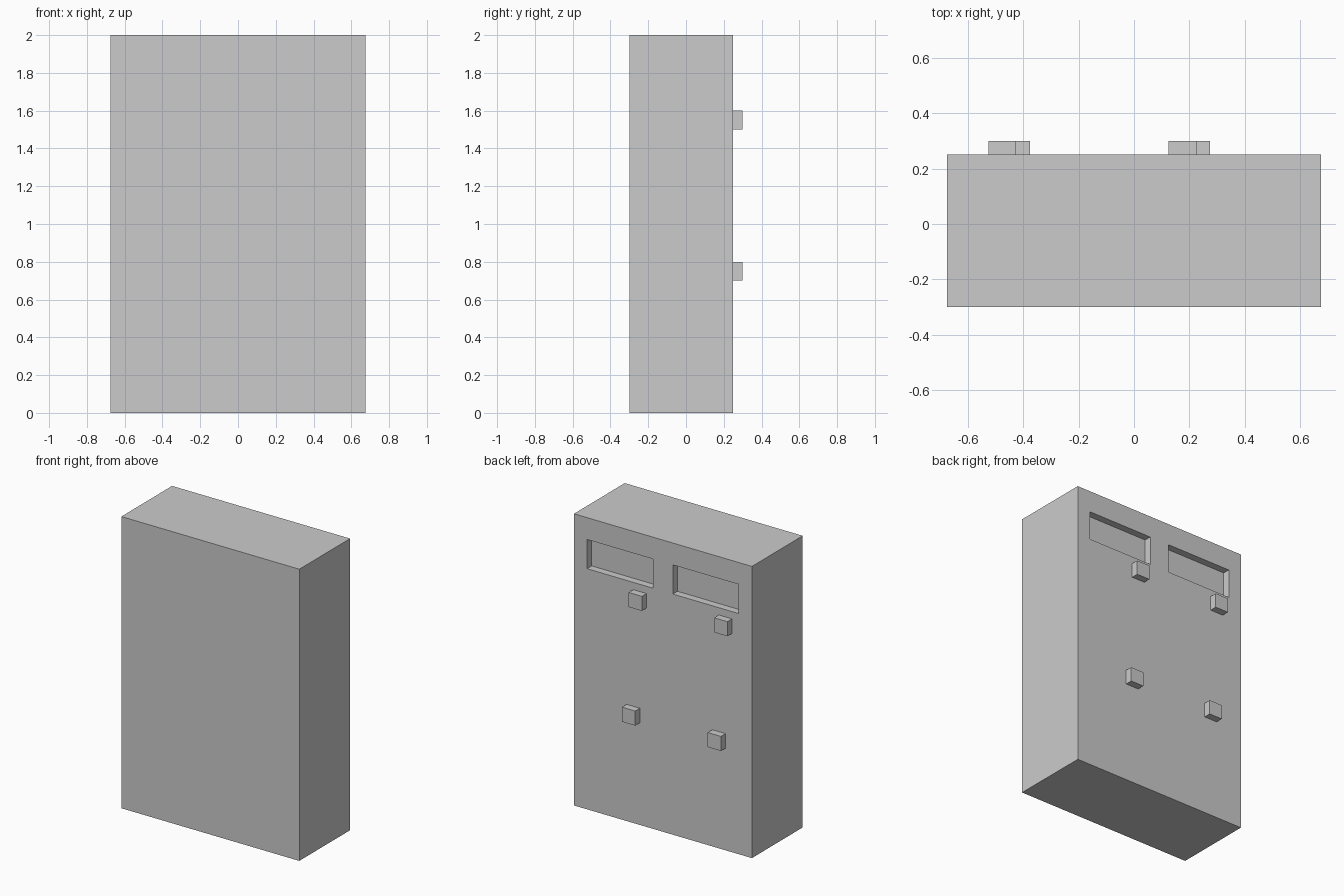
import bpy

if "Cube" in bpy.data.objects:
    bpy.data.objects.remove(bpy.data.objects["Cube"])


def box(name, x, y, z):
    """Axis-aligned box from (min, max) ranges."""
    bpy.ops.mesh.primitive_cube_add(size=1)
    ob = bpy.context.object
    ob.name = name
    for v in ob.data.vertices:
        v.co = [lo + (hi - lo) * (c + 0.5) for c, (lo, hi) in zip(v.co, (x, y, z))]
    return ob


# Cabinet body
cabinet = box("cabinet_body", (-0.675, 0.675), (-0.30, 0.25), (0, 2))

# Two shallow window recesses near the top of the back face
for side, x0 in (("left", -0.575), ("right", 0.075)):
    cutter = box("recess_cutter_" + side, (x0, x0 + 0.5), (0.20, 0.35), (1.65, 1.85))
    cutter.hide_render = True
    mod = cabinet.modifiers.new("recess_" + side, 'BOOLEAN')
    mod.operation = 'DIFFERENCE'
    mod.solver = 'EXACT'
    mod.object = cutter
    bpy.context.view_layer.objects.active = cabinet
    bpy.ops.object.modifier_apply(modifier=mod.name)
    bpy.data.objects.remove(cutter)

# Square handles, two per door
for side, shift in (("left", -0.65), ("right", 0.0)):
    for level, x0, z0 in (("upper", 0.125, 1.5), ("lower", 0.175, 0.7)):
        x = x0 + shift
        box(f"{level}_{side}_handle", (x, x + 0.1), (0.25, 0.30), (z0, z0 + 0.1))
